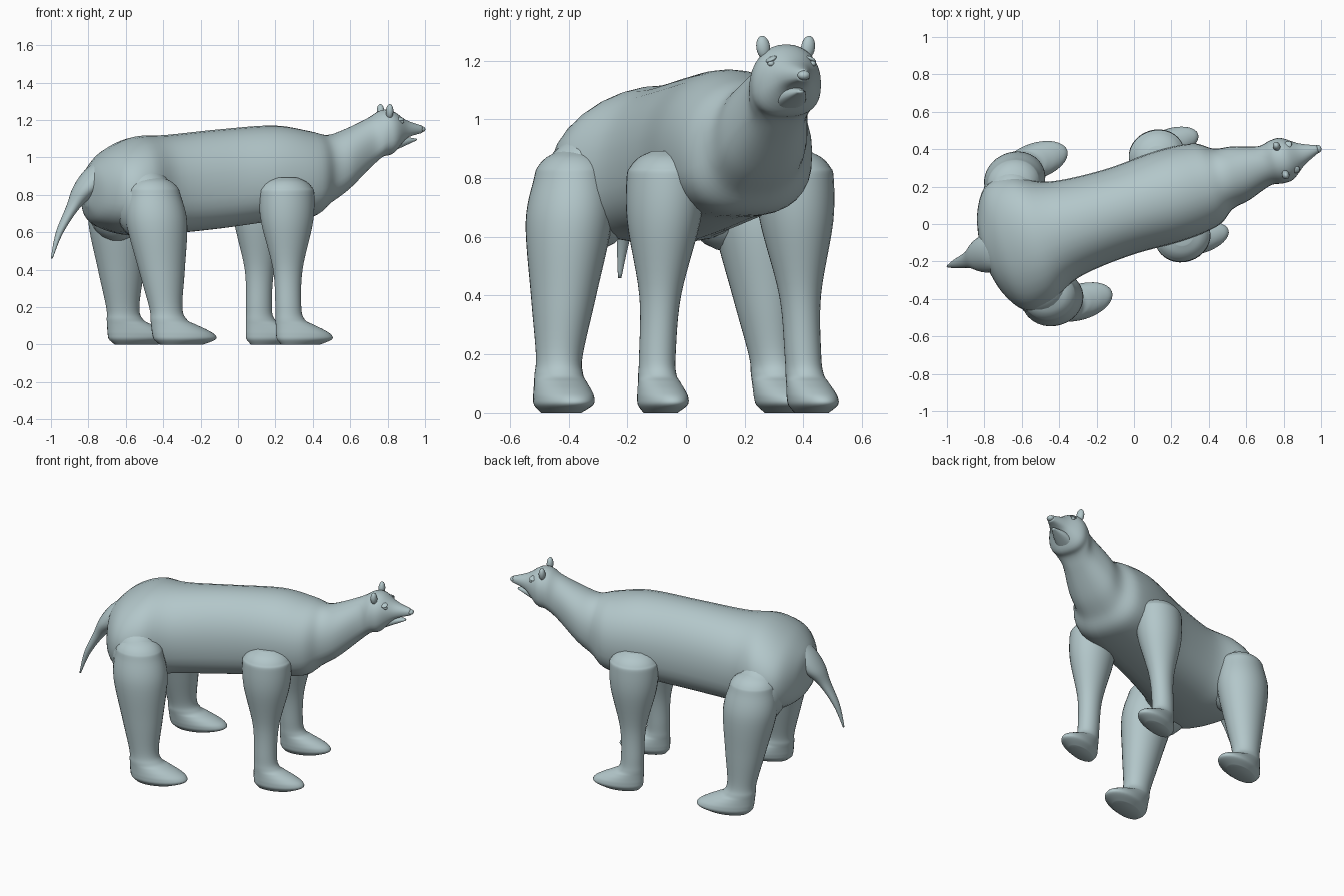
import bpy
import bmesh
from math import sin, cos, pi, radians
from mathutils import Matrix, Vector

cube = bpy.data.objects.get("Cube")
if cube:
    bpy.data.objects.remove(cube, do_unlink=True)

grey = bpy.data.materials.new("pale_blue_grey")
grey.use_nodes = True
grey.diffuse_color = (.45, .57, .59, 1)
grey.node_tree.nodes["Principled BSDF"].inputs["Base Color"].default_value = grey.diffuse_color

# The animal is modelled along x, then turned to stand diagonally
PLACE = Matrix.Translation((0, .09, 0)) @ Matrix.Rotation(radians(17.6), 4, 'Z')
SEGMENTS, STEPS = 32, 6


def finish(name, bm):
    bmesh.ops.recalc_face_normals(bm, faces=bm.faces)
    bm.transform(PLACE)
    mesh = bpy.data.meshes.new(name)
    bm.to_mesh(mesh)
    bm.free()
    mesh.materials.append(grey)
    mesh.shade_smooth()
    bpy.context.collection.objects.link(bpy.data.objects.new(name, mesh))


def smooth_path(stations):
    """Cubic curve through every station of a loft."""
    points = [Vector(station) for station in stations]
    points = [points[0], *points, points[-1]]
    path = []
    for before, start, end, after in zip(points, points[1:], points[2:], points[3:]):
        leave, arrive = (end - before) / 2, (after - start) / 2
        for step in range(STEPS):
            t = step / STEPS
            ease = t * t * (3 - 2 * t)
            path.append(start.lerp(end, ease) + leave * t * (1 - t) ** 2
                        - arrive * t * t * (1 - t))
    return path + [points[-1]]


def soft(value, power):
    """Squares off a round section slightly."""
    return (1 if value > 0 else -1) * abs(value) ** power


def upright_ring(station, angle):
    """Section across the body, round above and flatter below."""
    x, top, bottom, half_width = station
    middle = bottom + .45 * (top - bottom)
    power = .95 if sin(angle) > 0 else .78
    across, up = soft(cos(angle), power), soft(sin(angle), power)
    reach = top - middle if up > 0 else middle - bottom
    return x, half_width * across, middle + reach * up


def level_ring(station, angle):
    """Horizontal section with separate length and width."""
    x, y, z, half_length, half_width = station
    return x + half_length * cos(angle), y + half_width * sin(angle), z


def loft(name, stations, ring):
    bm = bmesh.new()
    turns = [2 * pi * i / SEGMENTS for i in range(SEGMENTS)]
    rings = [[bm.verts.new(ring(station, turn)) for turn in turns]
             for station in smooth_path(stations)]
    for lower, upper in zip(rings, rings[1:]):
        for i in range(SEGMENTS):
            bm.faces.new((lower[i - 1], lower[i], upper[i], upper[i - 1]))
    bm.faces.new(rings[0])
    bm.faces.new(rings[-1])
    finish(name, bm)


def ball(name, centre, radii, tilt=0):
    bm = bmesh.new()
    bmesh.ops.create_uvsphere(bm, u_segments=20, v_segments=12, radius=1)
    bm.transform(Matrix.Translation(centre) @ Matrix.Rotation(tilt, 4, 'X')
                 @ Matrix.Diagonal((*radii, 1)))
    finish(name, bm)


def leg(name, side, x, lean, inset, splay, radii):
    """Domed top, tapering shaft and a foot that grows forward from the heel."""
    def section(z, radius, forward=0):
        y = side * (inset + splay * (1 - z))
        return x - lean * z + forward, y, z, radius + forward, .88 * radius + forward / 5

    heights = (.8, .65, .4, .2)
    dome = [pi / 2 * k / 4 for k in range(1, 4)]
    stations = [section(heights[0] + .1 * cos(a), radii[0] * sin(a)) for a in dome]
    stations += [section(z, radius) for z, radius in zip(heights, radii)]
    for k in range(1, 7):
        t = k / 6
        sole = 1 - .4 * t ** 9
        stations.append(section(.16 * (1 - t), radii[-1] * sole,
                                .09 * sin(.62 * pi * t) ** 2 * sole ** .3))
    loft(name, stations, level_ring)


# Torso, neck and head in one sweep: x, top, bottom, half width
loft("body_neck_and_head", [
    (-.85, .9, .74, .05), (-.81, .97, .66, .22), (-.72, 1.05, .61, .35),
    (-.58, 1.11, .58, .36), (-.4, 1.12, .59, .27), (-.1, 1.15, .62, .24),
    (.2, 1.17, .66, .25), (.4, 1.14, .68, .23), (.5, 1.12, .75, .17),
    (.6, 1.15, .82, .15), (.73, 1.21, .94, .11), (.8, 1.25, 1, .12),
    (.86, 1.25, 1.02, .115), (.94, 1.2, 1.1, .06), (1.03, 1.17, 1.13, .02),
], upright_ring)

# Muzzle details
loft("lower_jaw", [
    (.86, 1.11, 1.03, .06), (.93, 1.11, 1.06, .04), (1, 1.1, 1.09, .01),
], upright_ring)
ball("nose", (1.03, 0, 1.15), (.02, .022, .016))

# Tail drooping behind and thinning to a point
tail_line = [(-.7, 1, .06), (-.77, .93, .085), (-.84, .84, .08),
             (-.92, .74, .04), (-1, .6, .02), (-1.045, .46, .005)]
loft("tail", [(x, 0, z, radius, 1.2 * radius) for x, z, radius in tail_line], level_ring)

# Paired haunches, legs, ears and eyes
for label, side in (("left", 1), ("right", -1)):
    ball(label + "_haunch", (-.6, side * .25, .75), (.16, .17, .2))
    leg(label + "_hind_leg", side, -.51, .08, .3, .1, (.145, .165, .125, .09))
    leg(label + "_front_leg", side, .2, 0, .22, .05, (.15, .14, .08, .07))
    ball(label + "_ear", (.825, side * .08, 1.245), (.02, .024, .04), -side * .15)
    ball(label + "_eye", (.895, side * .074, 1.19), (.012, .012, .01))
    ball(label + "_brow", (.885, side * .07, 1.205), (.022, .02, .008), -side / 2)
